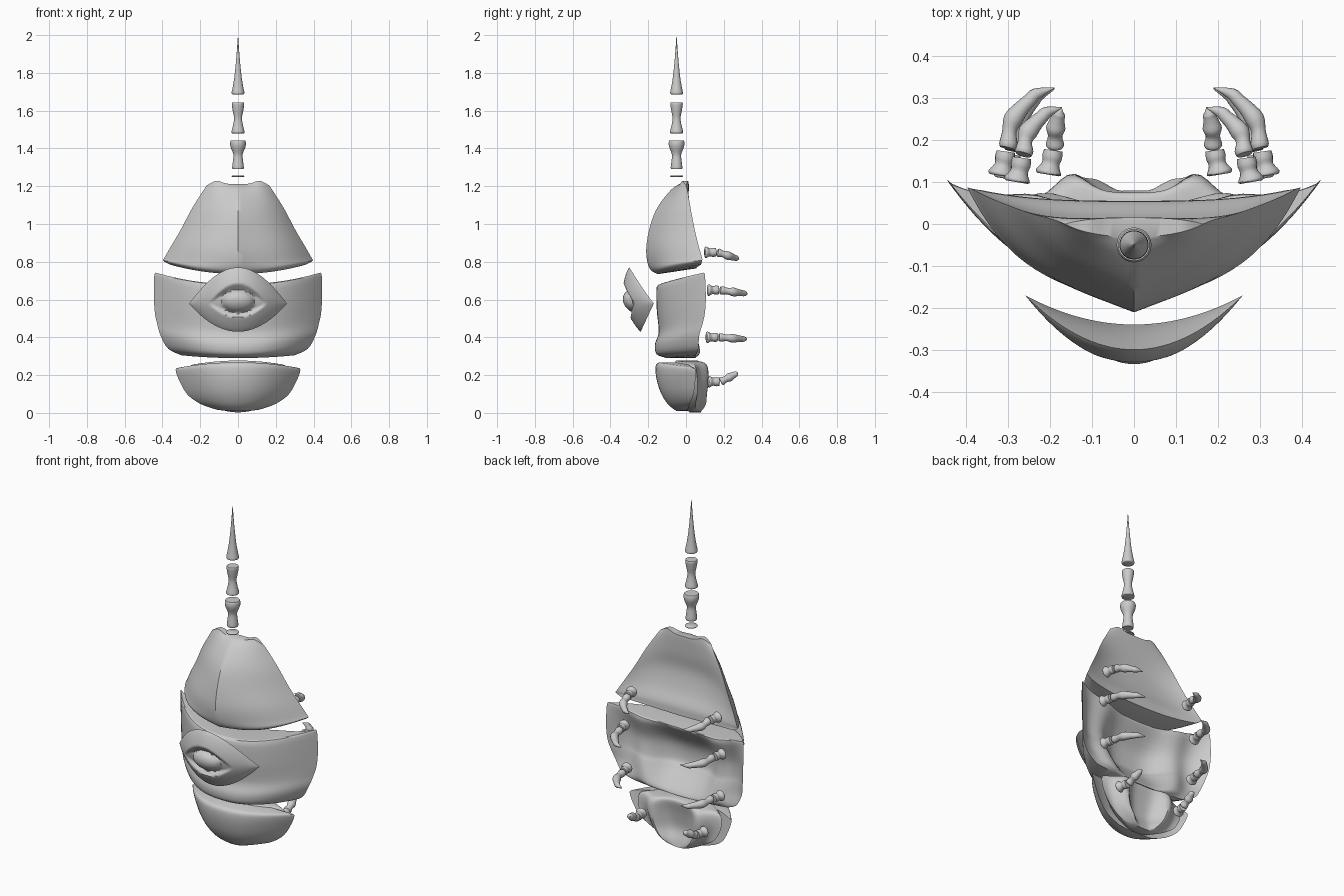
import bpy, bmesh
from math import sin, cos, pi, exp, sqrt
from mathutils import Vector

if "Cube" in bpy.data.objects:
    bpy.data.objects.remove(bpy.data.objects["Cube"])


def finish(bm, name, angle=40):
    bmesh.ops.remove_doubles(bm, verts=bm.verts, dist=1e-5)
    bmesh.ops.recalc_face_normals(bm, faces=bm.faces)
    me = bpy.data.meshes.new(name)
    bm.to_mesh(me)
    bm.free()
    ob = bpy.data.objects.new(name, me)
    bpy.context.collection.objects.link(ob)
    bpy.ops.object.select_all(action='DESELECT')
    ob.select_set(True)
    bpy.context.view_layer.objects.active = ob
    bpy.ops.object.shade_smooth_by_angle(angle=angle * pi / 180)
    return ob


def smooth_rows(rows, k):
    """Catmull-Rom interpolation between tuples."""
    out = []
    for i in range(len(rows) - 1):
        p0, p1 = rows[max(i - 1, 0)], rows[i]
        p2, p3 = rows[i + 1], rows[min(i + 2, len(rows) - 1)]
        for j in range(k):
            t = j / k
            out.append([0.5 * (2 * b + (c - a) * t + (2 * a - 5 * b + 4 * c - d) * t * t
                               + (3 * b - a - 3 * c + d) * t ** 3)
                        for a, b, c, d in zip(p0, p1, p2, p3)])
    return out + [list(rows[-1])]


def grid_faces(bm, g, wrap=False):
    for a, b in zip(g, g[1:]):
        n = len(a)
        for i in range(n if wrap else n - 1):
            j = (i + 1) % n
            bm.faces.new((a[i], a[j], b[j], b[i]))


def shell(name, rows, power=3, lobe=0.0, bump=0.0, lift=0.0, n=40, k=4):
    """Row: half width, z centre, z edge, y front, y edge, y back, ridge sharpness."""
    bm = bmesh.new()
    rows = smooth_rows(rows, k)
    g = []
    for r, (w, zc, ze, yf, ye, yb, a) in enumerate(rows):
        v = r / (len(rows) - 1)
        front, back = [], []
        for i in range(n + 1):
            s = sin((2 * i / n - 1) * pi / 2)
            m = abs(s)
            z = zc + (ze - zc) * m * m + bump * max(0, 1 - 4 * v) * exp(-((m - .7) / .25) ** 2)
            f = a * m + (1 - a) * m ** power
            front.append((w * s, yf + (ye - yf) * f, z))
            fade = sin(pi * v) * (1 - m ** 6)
            y = yb + (ye - yb) * m ** 3 + lobe * fade * exp(-((m - .55) / .2) ** 2)
            back.append((w * s, y, z + lift * v * (1 - m * m)))
        ring = front + back[-2:0:-1]
        g.append([bm.verts.new(p) for p in ring])
    grid_faces(bm, g, True)
    for ring in (g[0], g[-1]):           # strip caps between front and back
        L = len(ring)
        for i in range(n):
            q = []
            for vtx in (ring[i], ring[i + 1], ring[(L - i - 1) % L], ring[(L - i) % L]):
                if vtx not in q:
                    q.append(vtx)
            bm.faces.new(q)
    return finish(bm, name)


def tube(name, pts, n=20, k=4, flat=1.0):
    """Round sections along a path of (x, y, z, radius)."""
    bm = bmesh.new()
    pts = smooth_rows(pts, k)
    P = [Vector(p[:3]) for p in pts]
    g = []
    for i, p in enumerate(P):
        t = (P[min(i + 1, len(P) - 1)] - P[max(i - 1, 0)]).normalized()
        ref = Vector((0, 0, 1)) if abs(t.z) < .8 else Vector((0, 1, 0))
        u = t.cross(ref).normalized()
        w = u.cross(t)
        r = max(pts[i][3], .0008)
        g.append([bm.verts.new(p + r * (cos(2 * pi * j / n) * u + flat * sin(2 * pi * j / n) * w))
                  for j in range(n)])
    grid_faces(bm, g, True)
    bm.faces.new(g[0])
    bm.faces.new(g[-1])
    return finish(bm, name)


# Upper, ridged head shell
shell("head_shell", [
    (.165, 1.212, 1.20, -.035, .0, .015, .5), (.19, 1.18, 1.165, -.08, .01, .015, .55),
    (.245, 1.09, 1.08, -.15, .025, .01, .6), (.30, .99, .975, -.19, .045, .0, .6),
    (.35, .88, .89, -.21, .065, .02, .5), (.39, .80, .82, -.205, .085, .05, .45),
    (.395, .755, .805, -.185, .085, .055, .35), (.36, .735, .785, -.15, .08, .055, .3)],
    power=4, bump=.022, lift=.03)

# Middle shell with a folded lower lip and hollow back
shell("middle_shell", [
    (.43, .68, .74, -.125, .09, .03, 0), (.443, .665, .73, -.155, .1, .03, 0),
    (.445, .55, .61, -.155, .105, -.05, 0), (.44, .45, .53, -.145, .1, -.06, 0),
    (.43, .41, .48, -.148, .09, -.04, 0), (.41, .36, .41, -.165, .07, .0, 0),
    (.37, .31, .34, -.155, .065, .04, 0), (.30, .29, .305, -.10, .05, .05, 0)],
    power=2.4, lobe=.07)

# Lower jaw shell and the lobed body behind it
shell("jaw_shell", [
    (.31, .268, .24, -.14, .04, .0, 0), (.33, .25, .23, -.16, .05, .0, 0),
    (.315, .19, .18, -.158, .05, .0, 0), (.27, .11, .10, -.135, .04, .0, 0),
    (.20, .045, .048, -.095, .02, .01, 0), (.11, .01, .016, -.05, .01, .01, 0)], power=2.2)
shell("jaw_body", [
    (.20, .277, .262, -.05, .04, .06, 0), (.26, .262, .245, -.06, .05, .075, 0),
    (.27, .19, .18, -.05, .06, .06, 0), (.23, .10, .10, -.04, .06, .05, 0),
    (.16, .04, .05, -.02, .05, .07, 0), (.10, .003, .02, .02, .05, .08, 0)],
    power=2.2, lobe=.065)


# Lens-shaped eye plate with sunken lids and a bulging eye
def eye_plate():
    bm = bmesh.new()
    nu, nv = 64, 40
    front, back = [], []
    for i in range(nu + 1):
        x = -.26 * cos(pi * i / nu)
        c = 1 - (x / .26) ** 2
        top, bot = .58 + .19 * c ** 1.1, .58 - .15 * c
        fr, br = [], []
        for j in range(nv + 1):
            t = j / nv
            z = bot + (top - bot) * t
            rim_y = -.17 - c * (.07 + .06 * t)
            y = rim_y - .06 * c * sin(pi * t) ** .8
            ci = max(0, 1 - (x / .15) ** 2)
            h = (.105 if z > .58 else .075) * ci
            d = max(0, 1 - abs(z - .58) / h) if h > 1e-4 else 0
            y += .04 * min(1, 2.5 * d) * ci
            e = 1 - (x / .085) ** 2 - ((z - .59) / .06) ** 2
            if e > 0:
                y -= .045 * sqrt(e)
            fr.append(bm.verts.new((x, y, z)))
            br.append(bm.verts.new((x, rim_y + .012 * c * sin(pi * t), z)))
        front.append(fr)
        back.append(br)
    grid_faces(bm, front)
    grid_faces(bm, back)
    bmesh.ops.remove_doubles(bm, verts=bm.verts, dist=1e-5)
    bmesh.ops.dissolve_degenerate(bm, edges=bm.edges, dist=1e-6)
    finish(bm, "eye_plate", 50)


eye_plate()

# Antenna: disc, two spool segments and a spike
AY = -.05
for name, prof in {
    "antenna_disc": [(1.25, .032), (1.254, .034), (1.258, .03)],
    "antenna_lower": [(1.29, .028), (1.30, .031), (1.34, .026), (1.37, .025), (1.41, .040),
                      (1.435, .041), (1.443, .034), (1.425, .015)],
    "antenna_middle": [(1.48, .030), (1.487, .035), (1.52, .027), (1.56, .021), (1.60, .028),
                       (1.635, .033), (1.642, .028), (1.63, .012)],
    "antenna_spike": [(1.685, .026), (1.692, .034), (1.72, .029), (1.78, .019), (1.88, .009), (1.99, .001)],
}.items():
    tube(name, [(0, AY, z, r) for z, r in prof], 24, 3)

# Four mirrored pairs of small legs: a knob and a hooked claw each
# (base x, base y, base z, tip x, tip y, tip z)
legs = [(.28, .10, .85, .172, .278, .815), (.318, .115, .65, .19, .325, .63),
        (.305, .108, .40, .19, .322, .39), (.205, .118, .165, .172, .275, .212)]
for i, (bx, by, bz, tx, ty, tz) in enumerate(legs):
    for side, m in (("left", -1), ("right", 1)):
        knob = [(0, 0, .026), (.006, .1, .031), (.025, .5, .021), (.042, .8, .024), (.058, 1, .022)]
        tube(f"leg_knob_{side}_{i + 1}",
             [(m * (bx - .012 * t), by + d, bz, r) for d, t, r in knob], 16, 3)
        sx, sy = bx - .016, by + .066
        claw = [(0, 0, .019), (.02, .08, .022), (.04, .28, .017), (.12, .48, .023), (.3, .66, .019),
                (.48, .8, .016), (.62, .9, .014), (1, 1, .001)]
        tube(f"leg_claw_{side}_{i + 1}",
             [(m * (sx + (tx - sx) * a), sy + (ty - sy) * b, bz + (tz - bz) * b, r)
              for a, b, r in claw], 16, 3)
